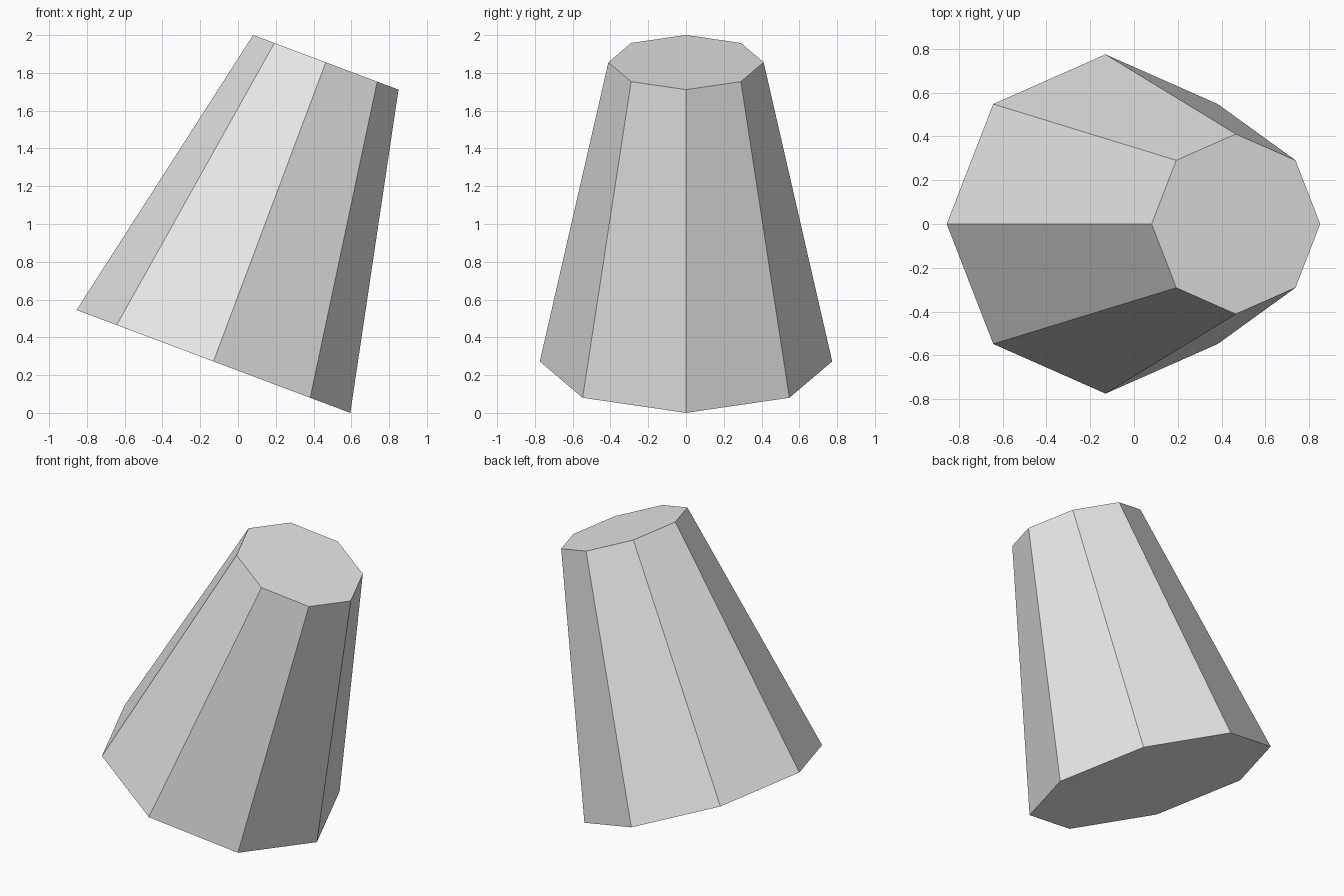
import bpy, math
from mathutils import Matrix, Vector

cube = bpy.data.objects.get("Cube")
if cube:
    bpy.data.objects.remove(cube, do_unlink=True)

# Single plain grey
GREY = (0.8, 0.8, 0.8, 1.0)
mat = bpy.data.materials.new("light grey")
mat.use_nodes = True
mat.diffuse_color = GREY
mat.node_tree.nodes["Principled BSDF"].inputs["Base Color"].default_value = GREY

# Eight-sided tapered block, leaning toward +x
base = Vector((-0.13, 0, 0.2725))
top = Vector((0.465, 0, 1.856))
axis = top - base
bpy.ops.mesh.primitive_cone_add(
    vertices=8, radius1=0.774, radius2=0.411, depth=axis.length,
    end_fill_type='NGON', location=(base + top) / 2,
    rotation=(0, math.atan2(axis.x, axis.z), 0))
block = bpy.context.object
block.name = "tapered_block"
block.data.materials.append(mat)
bpy.ops.object.shade_flat()
